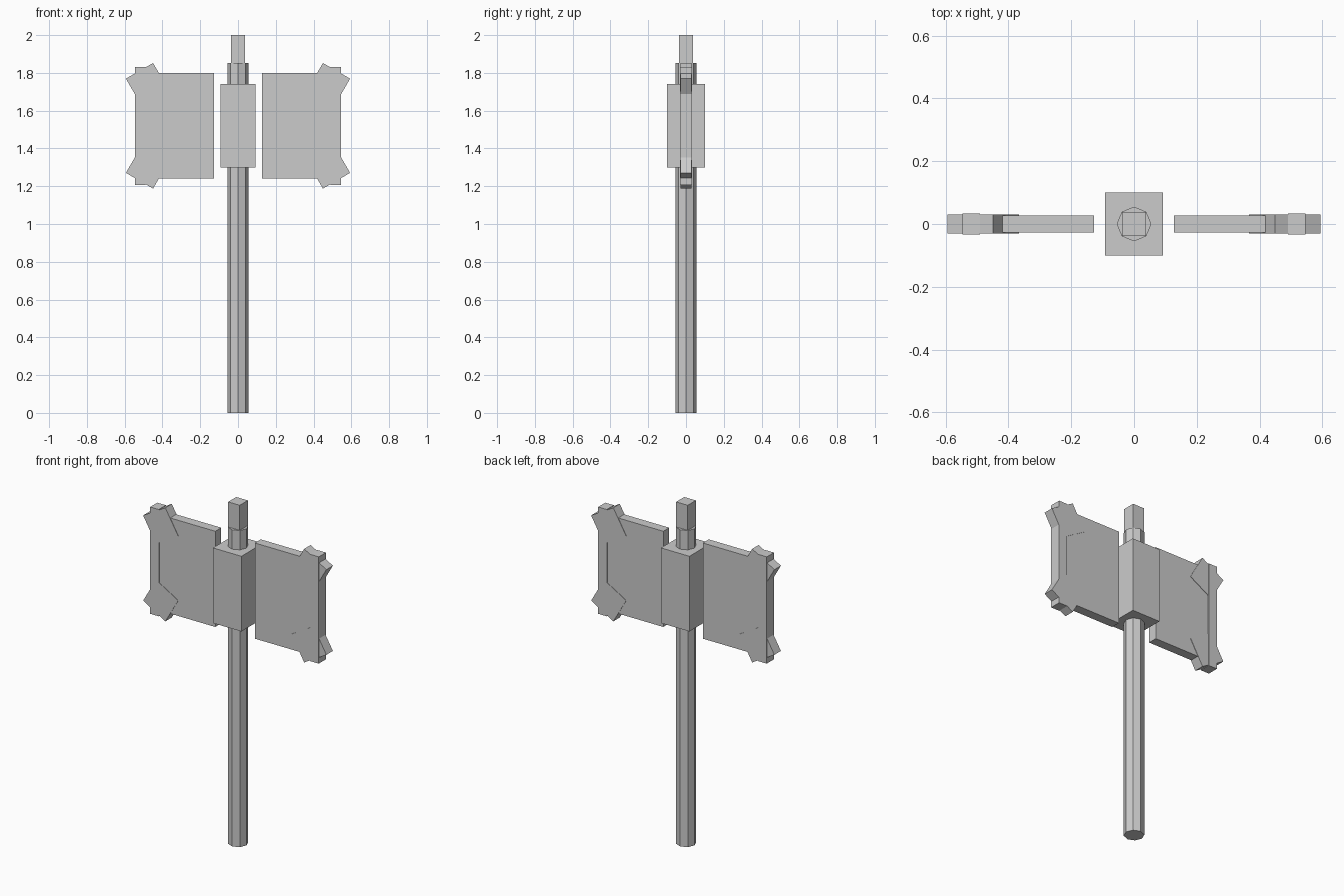
import bpy
import math

cube = bpy.data.objects.get("Cube")
if cube:
    bpy.data.objects.remove(cube, do_unlink=True)

# Single plain grey
grey = bpy.data.materials.new("plain_grey")
grey.use_nodes = True
colour = (0.6, 0.6, 0.6, 1.0)
grey.diffuse_color = colour
grey.node_tree.nodes["Principled BSDF"].inputs["Base Color"].default_value = colour


def finish(name):
    obj = bpy.context.object
    obj.name = name
    obj.data.name = name
    obj.data.materials.clear()
    obj.data.materials.append(grey)
    return obj


def box(name, centre, size, tilt=0.0):
    """Box of full dimensions `size`, turned about the y axis by `tilt`."""
    bpy.ops.mesh.primitive_cube_add(size=1, location=centre, rotation=(0, tilt, 0))
    bpy.context.object.scale = size
    return finish(name)


# Eight-sided shaft with corners on the axes
bpy.ops.mesh.primitive_cylinder_add(vertices=8, radius=0.055, depth=1.853,
                                    location=(0, 0, 1.853 / 2))
finish("shaft")

# Square tip and central block
box("top_spike", (0, 0, 1.89), (0.075, 0.075, 0.22))
box("head_block", (0, 0, 1.52), (0.184, 0.2, 0.44))

# Two mirrored blades, each with an edge strip and two tilted corner blocks
MID_Z = 1.52
for side, sx in (("left", 1), ("right", -1)):
    box(side + "_blade", (sx * 0.335, 0, MID_Z), (0.414, 0.055, 0.56))
    box(side + "_blade_edge", (sx * 0.518, 0, MID_Z), (0.056, 0.066, 0.625))
    for level, sz in (("upper", 1), ("lower", -1)):
        box(f"{side}_{level}_corner", (sx * 0.48, 0, MID_Z + sz * 0.219),
            (0.166, 0.06, 0.166), sx * sz * math.radians(30))
